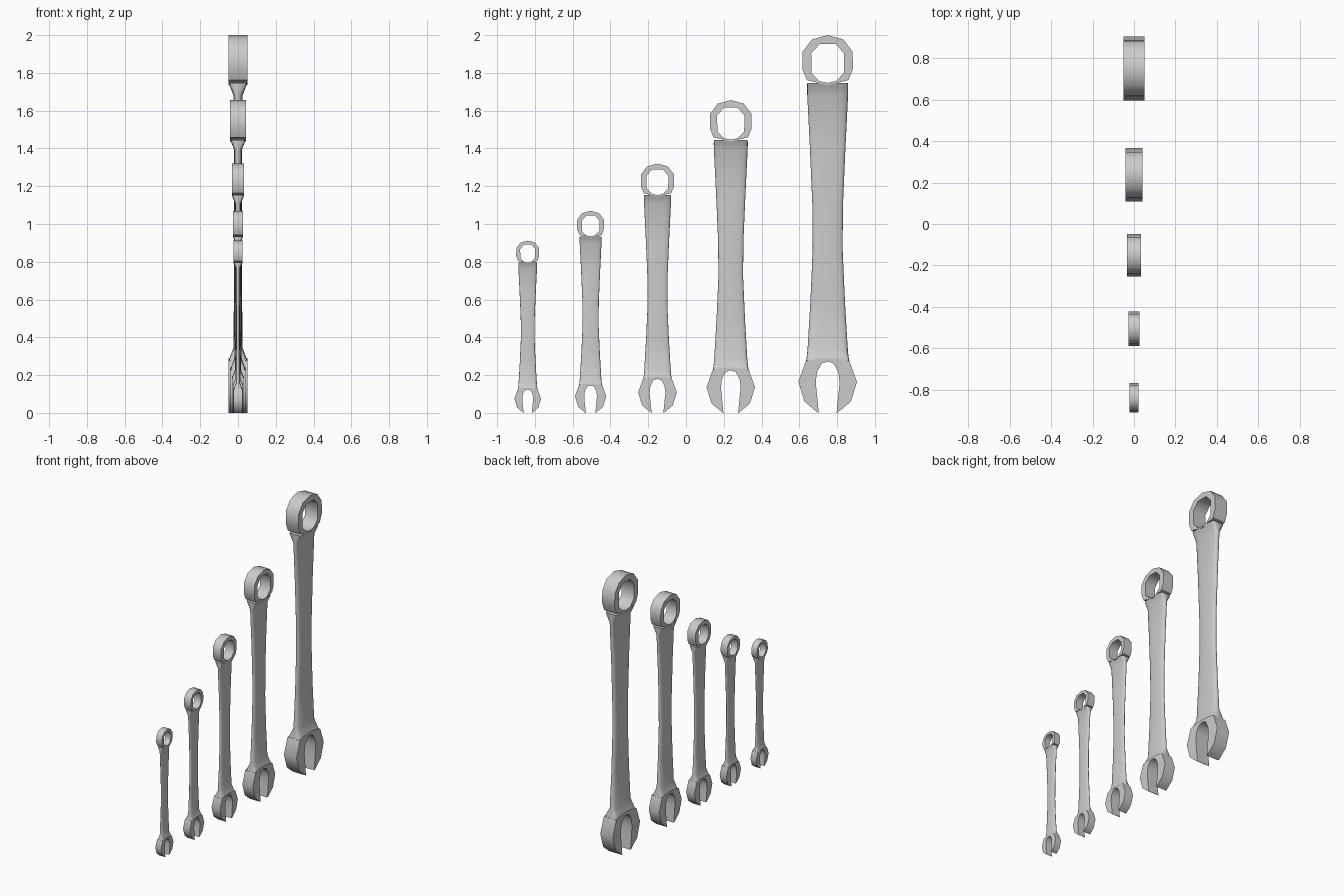
import bpy, bmesh, math

if "Cube" in bpy.data.objects:
    bpy.data.objects.remove(bpy.data.objects["Cube"])

# Half outlines as (outer, inner) point pairs in (y, z), for the full-size wrench
RING = [((0, 2), (0, 1.954)), ((.083, 1.977), (.042, 1.953)),
        ((.132, 1.913), (.087, 1.903)), ((.134, 1.82), (.086, 1.80)),
        ((.11, 1.762), (.045, 1.757)), ((0, 1.735), (0, 1.747))]
JAW = [((.053, .002), (.047, .0)), ((.123, .06), (.056, .09)),
       ((.155, .165), (.063, .16)), ((.115, .275), (.057, .215)),
       ((.06, .287), (.032, .262)), ((0, .29), (0, .272))]
# Shank sections: z, half width, half thickness, roundness exponent
SHANK = [(.272, .115, .05, 8), (.30, .110, .041, 6), (.345, .106, .024, 3),
         (.6, .091, .022, 2.6), (.87, .079, .021, 2.6), (1.1, .081, .021, 2.6),
         (1.4, .094, .022, 2.6), (1.68, .108, .024, 3), (1.72, .109, .039, 6),
         (1.746, .108, .05, 8)]
THICK = .05


def add_band(bm, pairs, closed):
    """Flat thick band between an outer and an inner outline."""
    rows = [[bm.verts.new((x, y, z)) for x, (y, z) in
             ((THICK, o), (-THICK, o), (-THICK, i), (THICK, i))] for o, i in pairs]
    n = len(rows)
    for k in range(n if closed else n - 1):
        a, b = rows[k], rows[(k + 1) % n]
        for j in range(4):
            m = (j + 1) % 4
            bm.faces.new((a[j], a[m], b[m], b[j]))
    if not closed:
        bm.faces.new(rows[0])
        bm.faces.new(rows[-1])


def mirrored(half):
    return [((-o[0], o[1]), (-i[0], i[1])) for o, i in half]


def add_shank(bm, sides=24):
    """Loft of rounded sections that thickens into both heads."""
    loops = []
    for z, w, t, e in SHANK:
        loop = []
        for k in range(sides):
            a = 2 * math.pi * k / sides
            c, s = math.cos(a), math.sin(a)
            y = math.copysign(abs(c) ** (2 / e), c) * w
            x = math.copysign(abs(s) ** (2 / e), s) * t
            loop.append(bm.verts.new((x, y, z)))
        loops.append(loop)
    for a, b in zip(loops, loops[1:]):
        for k in range(sides):
            m = (k + 1) % sides
            bm.faces.new((a[k], a[m], b[m], b[k]))
    bm.faces.new(loops[0])
    bm.faces.new(loops[-1])


def wrench(name, y, scale):
    bm = bmesh.new()
    # ring head
    add_band(bm, RING + mirrored(RING[-2:0:-1]), True)
    # open jaw
    add_band(bm, JAW + mirrored(JAW[-2::-1]), False)
    # shank
    add_shank(bm)
    bmesh.ops.recalc_face_normals(bm, faces=bm.faces)
    mesh = bpy.data.meshes.new(name)
    bm.to_mesh(mesh)
    bm.free()
    ob = bpy.data.objects.new(name, mesh)
    bpy.context.collection.objects.link(ob)
    ob.location.y = y
    ob.scale = (scale,) * 3
    bpy.ops.object.select_all(action='DESELECT')
    bpy.context.view_layer.objects.active = ob
    ob.select_set(True)
    bpy.ops.object.shade_smooth_by_angle(angle=math.radians(50))


# Set of five graduated wrenches
for i, (y, s) in enumerate([(.75, 1), (.237, .828), (-.151, .66),
                            (-.505, .535), (-.838, .456)]):
    wrench(f"wrench_{i + 1}", y, s)
